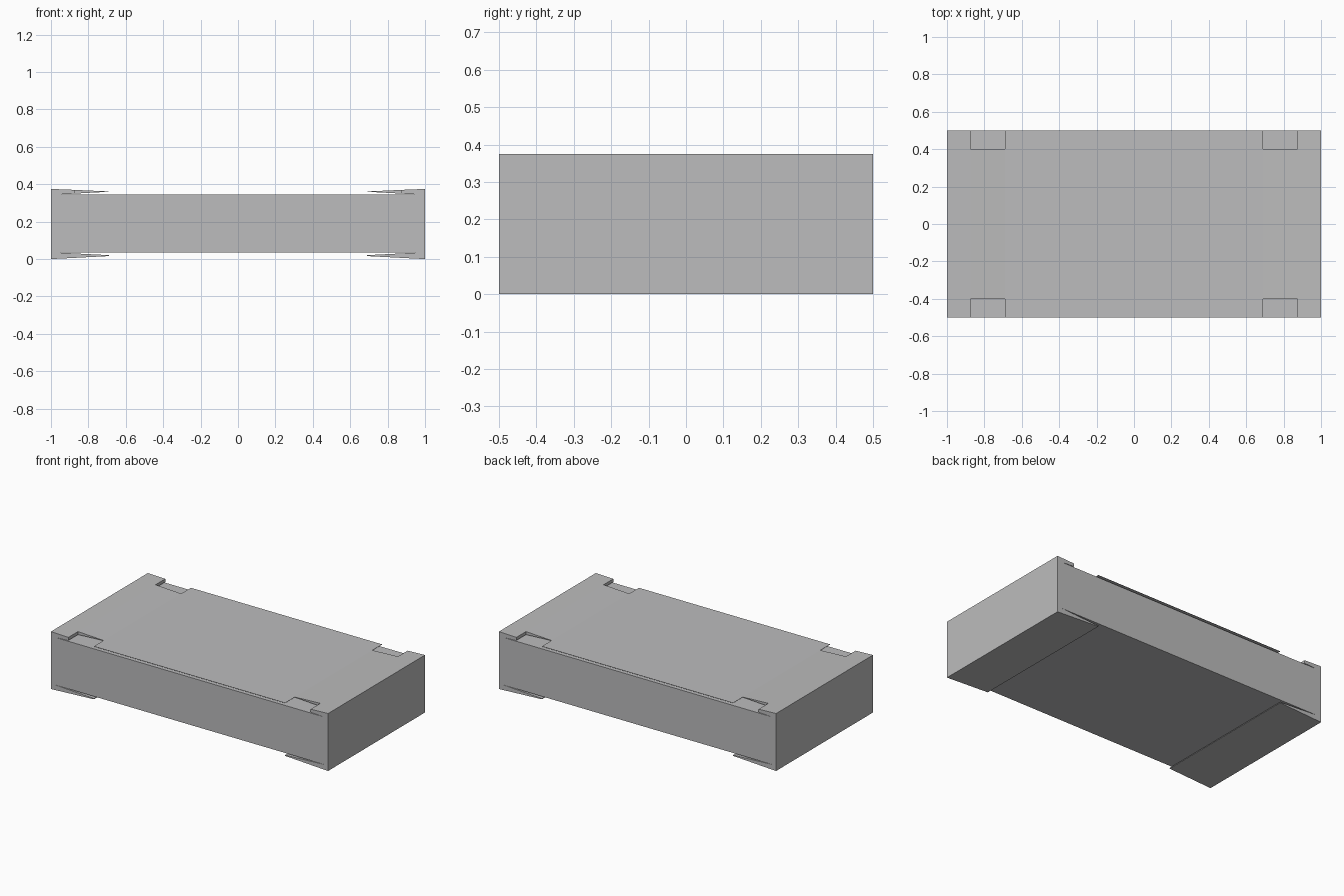
import bpy
import bmesh

cube = bpy.data.objects.get("Cube")
if cube:
    bpy.data.objects.remove(cube, do_unlink=True)

GREY = (0.503, 0.503, 0.508, 1)
grey = bpy.data.materials.new("plain_grey")
grey.use_nodes = True
grey.diffuse_color = GREY
grey.node_tree.nodes["Principled BSDF"].inputs["Base Color"].default_value = GREY

HALF_DEPTH = 0.5     # front and back faces
TONGUE_DEPTH = 0.4   # notched part of the top flaps
HEIGHT = 0.375
WALL = 0.03          # board thickness
TIP = 0.69           # where the end flaps stop
NOTCH = 0.875        # where the notches begin
LID_LOW, LID_HIGH = 0.36, 0.3615


def extrude_profile(name, profile, half_depth, side=1):
    """Extrude an x-z outline along y; side -1 mirrors it to the right."""
    bm = bmesh.new()
    verts = [bm.verts.new((x * side, -half_depth, z)) for x, z in profile]
    face = bm.faces.new(verts)
    grown = bmesh.ops.extrude_face_region(bm, geom=[face])
    moved = [v for v in grown["geom"] if isinstance(v, bmesh.types.BMVert)]
    bmesh.ops.translate(bm, verts=moved, vec=(0, 2 * half_depth, 0))
    bmesh.ops.recalc_face_normals(bm, faces=bm.faces)
    mesh = bpy.data.meshes.new(name)
    bm.to_mesh(mesh)
    bm.free()
    mesh.materials.append(grey)
    obj = bpy.data.objects.new(name, mesh)
    bpy.context.collection.objects.link(obj)


def slab(name, half_width, bottom, top):
    outline = [(-half_width, bottom), (half_width, bottom), (half_width, top), (-half_width, top)]
    extrude_profile(name, outline, HALF_DEPTH)


inner = 1 - WALL
low, high = 0.035, HEIGHT - WALL

# Box body and the thin lid floating just above it
slab("box_body", inner, low, high)
slab("lid_sheet", TIP, LID_LOW, LID_HIGH)

for label, side in (("left", 1), ("right", -1)):
    # End wall with mitred top and bottom
    extrude_profile(label + "_end_wall",
                    [(1, 0), (1, HEIGHT), (inner, high), (inner, low)], HALF_DEPTH, side)
    # Top flap: full-width root, then a narrower tongue between the notches
    extrude_profile(label + "_top_flap_root",
                    [(1, HEIGHT), (NOTCH, 0.37), (NOTCH, 0.35), (inner, high)], HALF_DEPTH, side)
    extrude_profile(label + "_top_flap_tongue",
                    [(NOTCH, 0.37), (TIP, LID_HIGH), (TIP, LID_LOW), (NOTCH, 0.35)],
                    TONGUE_DEPTH, side)
    # Bottom flap tapering to its free edge
    extrude_profile(label + "_bottom_flap",
                    [(1, 0), (inner, low), (TIP, 0.021), (TIP, 0.016)], HALF_DEPTH, side)
